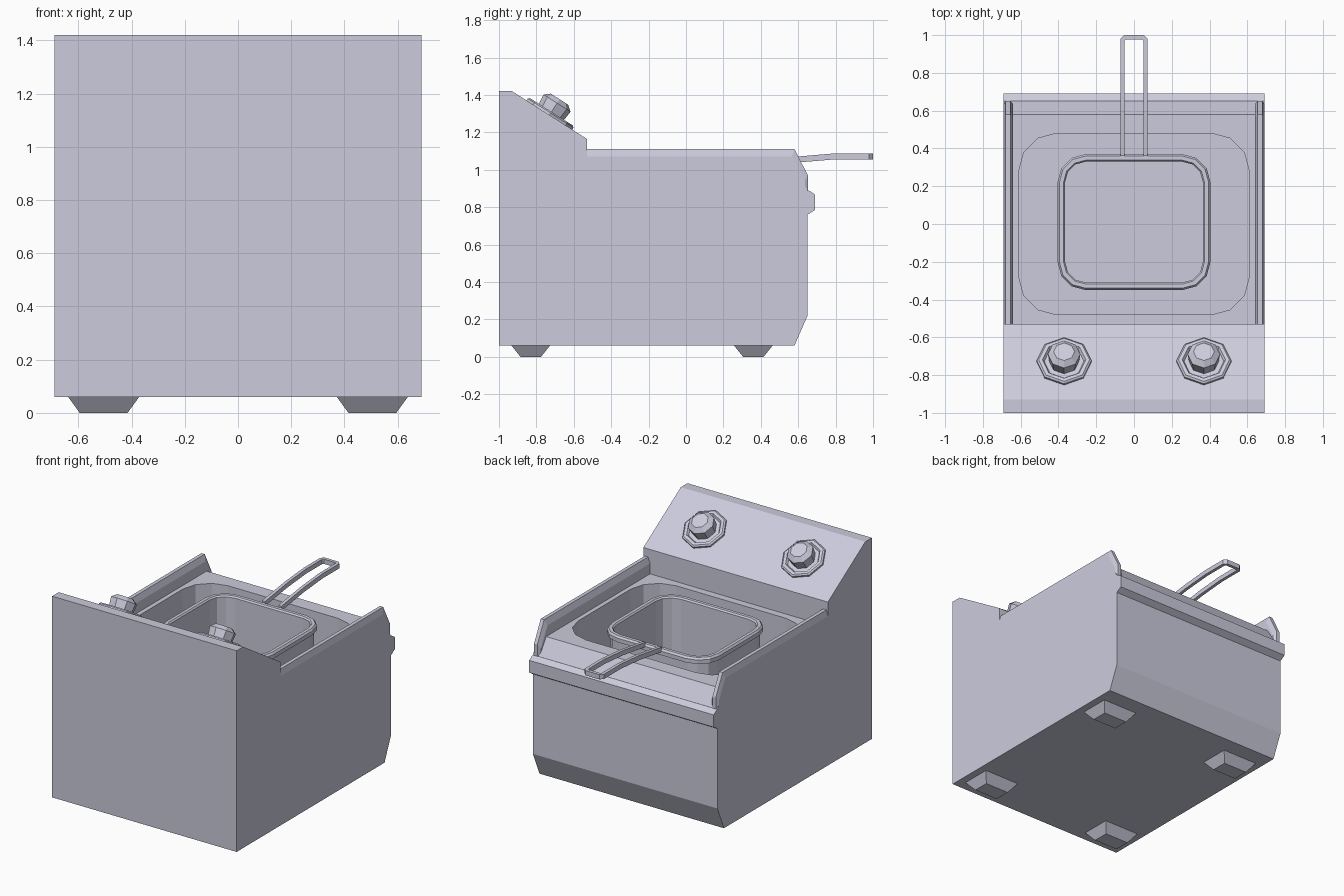
import bpy, bmesh
from math import sin, cos, pi
from mathutils import Vector

cube = bpy.data.objects.get("Cube")
if cube:
    bpy.data.objects.remove(cube, do_unlink=True)

steel = bpy.data.materials.new("brushed_steel")
steel.use_nodes = True
steel.diffuse_color = (0.6, 0.6, 0.72, 1)
steel.node_tree.nodes["Principled BSDF"].inputs["Base Color"].default_value = (0.6, 0.6, 0.72, 1)


def finish(name, bm):
    bmesh.ops.recalc_face_normals(bm, faces=bm.faces[:])
    mesh = bpy.data.meshes.new(name)
    bm.to_mesh(mesh)
    bm.free()
    mesh.materials.append(steel)
    obj = bpy.data.objects.new(name, mesh)
    bpy.context.collection.objects.link(obj)
    return obj


def loft(name, rings):
    """Skin a list of equal point rings and cap both ends."""
    bm = bmesh.new()
    rows = [[bm.verts.new(p) for p in ring] for ring in rings]
    n = len(rows[0])
    for a, b in zip(rows, rows[1:]):
        for i in range(n):
            j = (i + 1) % n
            bm.faces.new((a[i], a[j], b[j], b[i]))
    bm.faces.new(rows[0][::-1])
    bm.faces.new(rows[-1])
    return finish(name, bm)


def side_prism(name, profile, half_width):
    return loft(name, [[(x, y, z) for y, z in profile] for x in (-half_width, half_width)])


def rounded_rect(hx, hy, r, z, cy=0.0, steps=3):
    pts = []
    corners = ((1, 1), (-1, 1), (-1, -1), (1, -1))
    for k, (sx, sy) in enumerate(corners):
        for s in range(steps + 1):
            a = (k + s / steps) * pi / 2
            pts.append((sx * (hx - r) + r * cos(a), cy + sy * (hy - r) + r * sin(a), z))
    return pts


# Cabinet with raised control panel
body = side_prism("cabinet", [
    (-1, 0.06), (-1, 1.42), (-0.93, 1.42), (-0.53, 1.165), (-0.53, 1.0),
    (0.58, 1.0), (0.65, 0.89), (0.65, 0.22), (0.58, 0.06)], 0.69)

# Oil well cut into the deck
cutter = loft("well_cutter", [rounded_rect(0.61, 0.48, 0.2, z) for z in (0.55, 1.1)])
cutter.hide_render = True
cut = body.modifiers.new("well", 'BOOLEAN')
cut.object = cutter
cut.operation = 'DIFFERENCE'
cut.solver = 'EXACT'
bpy.context.view_layer.objects.active = body
body.select_set(True)
bpy.ops.object.modifier_apply(modifier=cut.name)
bpy.data.objects.remove(cutter, do_unlink=True)

# Front rail
side_prism("front_rail", [(0.64, 0.89), (0.655, 0.89), (0.69, 0.868),
                          (0.69, 0.785), (0.65, 0.76), (0.64, 0.76)], 0.69)

# Side splash guards with tapered edges
wide = [(-0.53, 0.89), (-0.53, 1.07), (0.565, 1.07), (0.635, 0.94), (0.635, 0.89)]
narrow = [(-0.53, 1.11), (0.58, 1.11), (0.652, 0.97), (0.652, 0.885)]
for side, label in ((1, "left"), (-1, "right")):
    bm = bmesh.new()
    for outline, xs in ((wide, (0.64, 0.69)), (narrow, (0.655, 0.68))):
        for x in xs:
            for y, z in outline:
                bm.verts.new((side * x, y, z))
    bmesh.ops.convex_hull(bm, input=bm.verts[:])
    bmesh.ops.dissolve_limit(bm, angle_limit=0.01, verts=bm.verts[:], edges=bm.edges[:])
    finish(label + "_splash_guard", bm)

# Basket with a bevelled rim
layers = [(0.385, 0.62), (0.385, 0.98), (0.405, 0.985), (0.405, 1.012),
          (0.395, 1.025), (0.373, 1.025), (0.365, 1.015), (0.365, 0.64)]
loft("basket", [rounded_rect(h, h - 0.045, h - 0.255, z, 0.01) for h, z in layers])


# Basket handle: a bent flat bar
def handle_height(y):
    if y < 0.6:
        return 1.02 + (y - 0.36) * 0.146
    return 1.055 + min(y - 0.6, 0.2) * 0.085


half_path = [(0.061, 0.36), (0.061, 0.6), (0.061, 0.8), (0.061, 0.975), (0.047, 0.989)]
path = [Vector(p) for p in half_path] + [Vector((-x, y)) for x, y in reversed(half_path)]
sections = []
for i, p in enumerate(path):
    before = (p - path[i - 1]).normalized() if i else Vector((0, 1))
    after = (path[i + 1] - p).normalized() if i < len(path) - 1 else before
    t = (before + after).normalized()
    n = Vector((-t.y, t.x)) * 0.011 / max(t.dot(after), 0.5)
    z = handle_height(p.y)
    sections.append([(p.x + s * n.x, p.y + s * n.y, z + h)
                     for s, h in ((1, -0.016), (1, 0.016), (-1, 0.016), (-1, -0.016))])
loft("basket_handle", sections)

# Control knobs and their bezels on the sloped panel
normal = Vector((0, 0.255, 0.4)).normalized()
across = Vector((1, 0, 0))
along = normal.cross(across)


def turned(name, centre, profile):
    loft(name, [[centre + normal * h + (across * cos(k * pi / 4) + along * sin(k * pi / 4)) * r
                 for k in range(8)] for r, h in profile])


for side, label in ((1, "left"), (-1, "right")):
    centre = Vector((side * 0.37, -0.73, 1.293))
    turned(label + "_knob_bezel", centre,
           [(0.145, -0.01), (0.145, 0.012), (0.135, 0.02), (0.115, 0.02), (0.105, 0.006)])
    turned(label + "_knob", centre,
           [(0.078, 0), (0.086, 0.075), (0.055, 0.1)])

# Tapered feet
for x, side in ((0.505, "left"), (-0.505, "right")):
    for y, end in ((-0.83, "front"), (0.36, "back")):
        loft(f"{end}_{side}_foot",
             [[(x + sx * hx, y + sy * hy, z)
               for sx, sy in ((-1, -1), (1, -1), (1, 1), (-1, 1))]
              for hx, hy, z in ((0.09, 0.055, 0), (0.135, 0.105, 0.062))])
